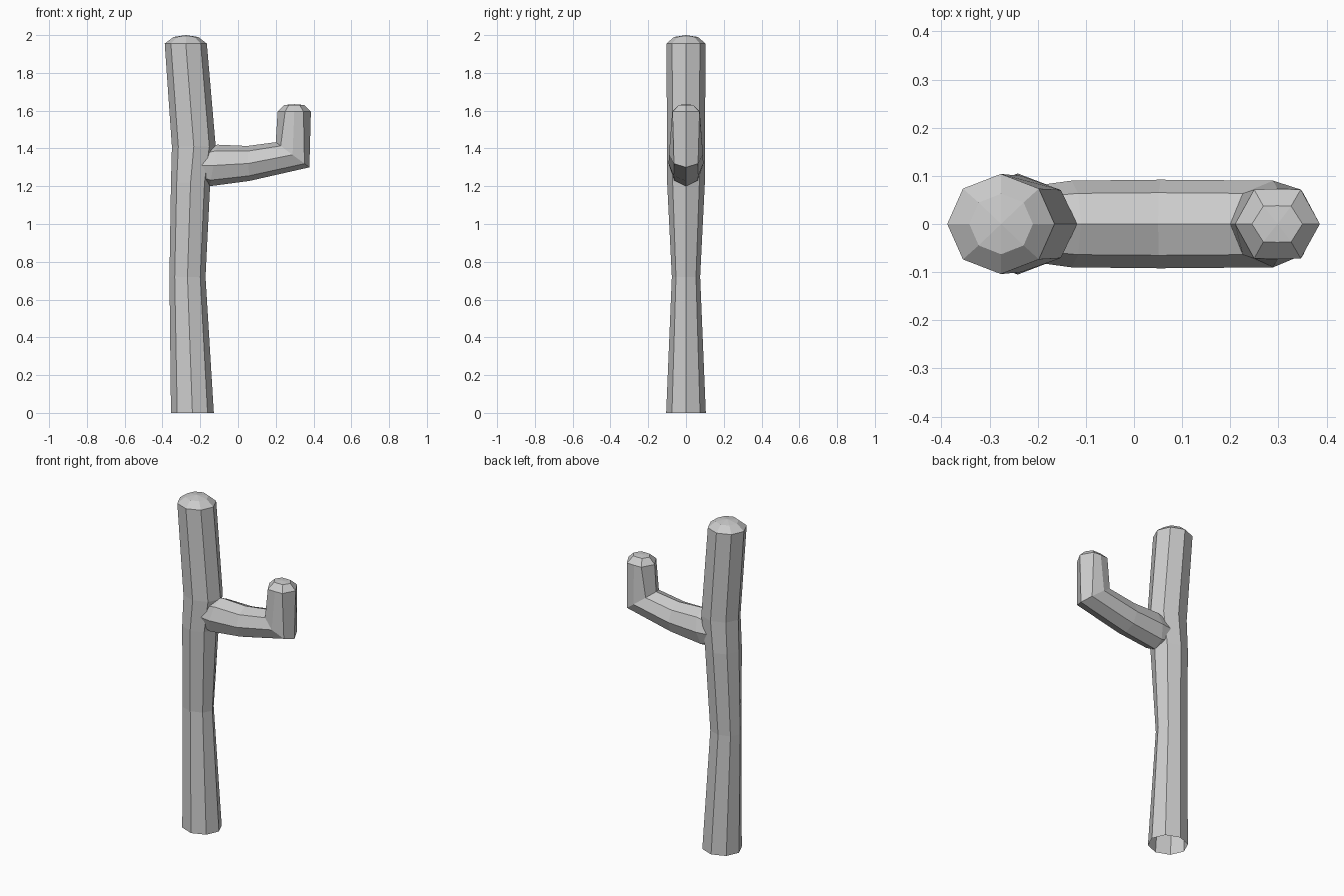
import bpy, bmesh, math
from mathutils import Vector

if "Cube" in bpy.data.objects:
    bpy.data.objects.remove(bpy.data.objects["Cube"])

N = 8


def ring(a, b, w, diag=(0.707, 0.707)):
    """Eight-sided ring from two opposite (x, z) points and a half width in y."""
    a, b = Vector((a[0], 0, a[1])), Vector((b[0], 0, b[1]))
    mid, half = (a + b) / 2, (a - b) / 2
    c, s = diag
    shape = [(1, 0), (c, s), (0, 1), (-c, s), (-1, 0), (-c, -s), (0, -1), (c, -s)]
    return [mid + half * u + Vector((0, w * v, 0)) for u, v in shape]


def loft(name, rings, apex):
    """Skin the rings, cap the start flat and close the end with a fan."""
    bm = bmesh.new()
    loops = [[bm.verts.new(p) for p in r] for r in rings]
    for lo, hi in zip(loops, loops[1:]):
        for i in range(N):
            j = (i + 1) % N
            bm.faces.new((lo[i], lo[j], hi[j], hi[i]))
    bm.faces.new(loops[0][::-1])
    tip = bm.verts.new(apex)
    for i in range(N):
        bm.faces.new((loops[-1][i], loops[-1][(i + 1) % N], tip))
    bmesh.ops.recalc_face_normals(bm, faces=bm.faces)
    me = bpy.data.meshes.new(name)
    bm.to_mesh(me)
    bm.free()
    ob = bpy.data.objects.new(name, me)
    bpy.context.collection.objects.link(ob)
    return ob


# Trunk: z, left x, right x, half width in y
trunk_rows = [(0, -0.355, -0.128, 0.105), (0.72, -0.363, -0.172, 0.075),
              (1.22, -0.355, -0.147, 0.1), (1.41, -0.35, -0.118, 0.1),
              (1.955, -0.388, -0.165, 0.104), (1.99, -0.342, -0.21, 0.063)]
trunk = loft("cactus_trunk",
             [ring((r, z), (l, z), w) for z, l, r, w in trunk_rows],
             (-0.276, 0, 2.0))

# Arm: runs outward, then turns upward at a mitred elbow
hexish = (0.55, 0.98)
arm = loft("cactus_arm", [
    ring((-0.24, 1.38), (-0.24, 1.24), 0.075),
    ring((-0.11, 1.42), (-0.15, 1.20), 0.09),
    ring((0.05, 1.413), (0.06, 1.228), 0.092),
    ring((0.2, 1.433), (0.378, 1.30), 0.09),
    ring((0.21, 1.595), (0.386, 1.595), 0.073, hexish),
    ring((0.245, 1.63), (0.35, 1.63), 0.038, hexish),
], (0.298, 0, 1.634))

# Join the arm into the trunk
mod = trunk.modifiers.new("join_arm", 'BOOLEAN')
mod.operation = 'UNION'
mod.solver = 'EXACT'
mod.object = arm
bpy.context.view_layer.objects.active = trunk
bpy.ops.object.modifier_apply(modifier=mod.name)
bpy.data.objects.remove(arm)

# Open base
bm = bmesh.new()
bm.from_mesh(trunk.data)
base = [f for f in bm.faces if all(v.co.z < 0.001 for v in f.verts)]
bmesh.ops.delete(bm, geom=base, context='FACES_ONLY')
bm.to_mesh(trunk.data)
bm.free()
trunk.name = "cactus"
